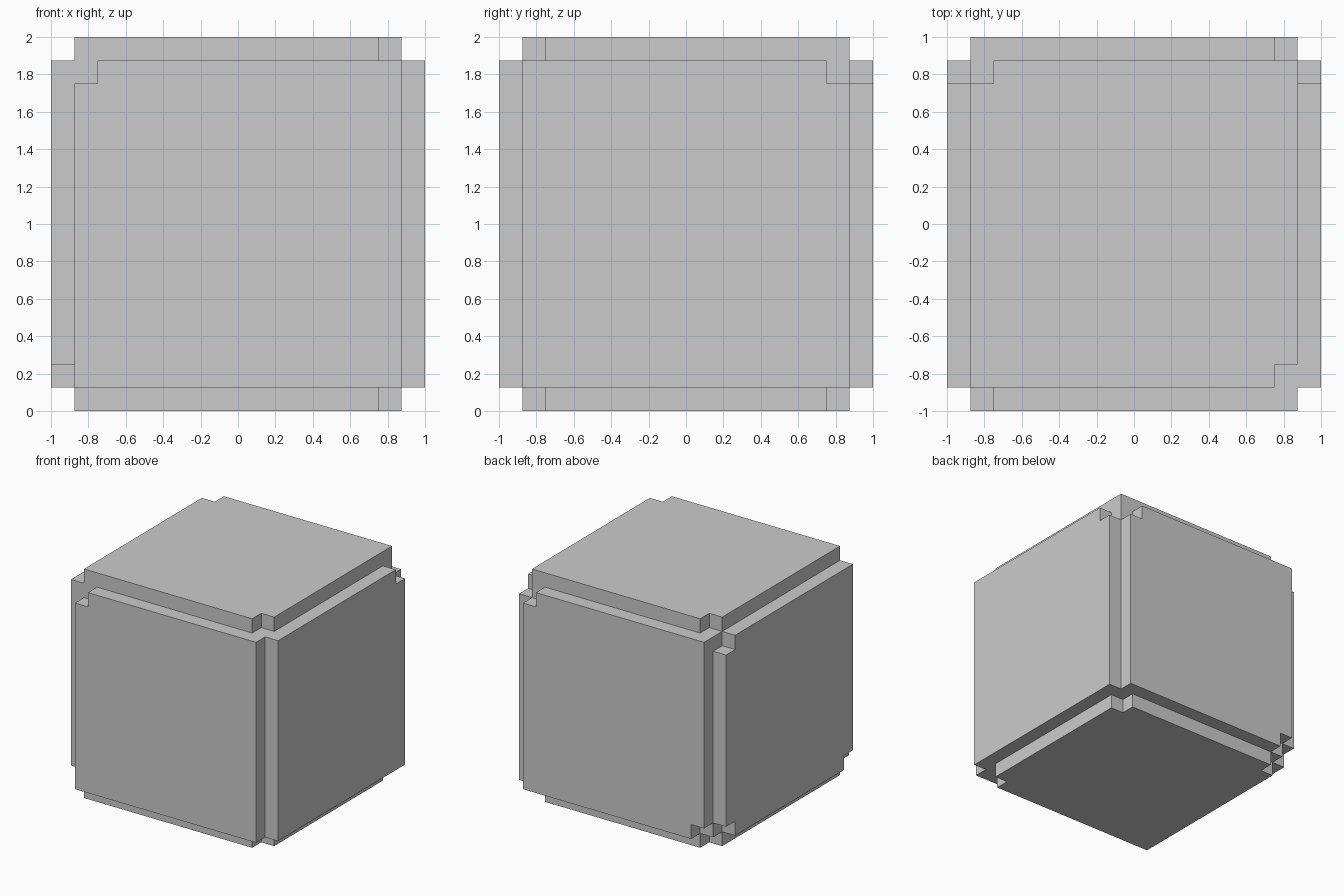
import bpy, bmesh
from itertools import product
from math import radians

if "Cube" in bpy.data.objects:
    bpy.data.objects.remove(bpy.data.objects["Cube"])

# Uneven 5x5x5 cell grid: outer plate, corner-notch and centre bands
CUTS = [-1.0, -0.875, -0.75, 0.75, 0.875, 1.0]
LO, HI = 0, 4

# Plate notches, per cube corner (x, y, z sign): axes of the plates clipped there
NOTCHES = {
    (1, -1, 1): "z", (1, -1, -1): "z",
    (-1, -1, 1): "y", (-1, -1, -1): "x",
    (1, 1, 1): "xy", (1, 1, -1): "z",
    (-1, 1, 1): "xz", (-1, 1, -1): "xyz",
}

# Core plus six face plates: every cell except the cube's grooved edges
solid = {c for c in product(range(5), repeat=3)
         if sum(i in (LO, HI) for i in c) < 2}

# Clip the notched plate corners
for corner, axes in NOTCHES.items():
    for axis in axes:
        cell = [3 if s > 0 else 1 for s in corner]
        a = "xyz".index(axis)
        cell[a] = HI if corner[a] > 0 else LO
        solid.discard(tuple(cell))

# Skin the exposed cell sides
bm = bmesh.new()
for cell in solid:
    for a, side in product(range(3), (0, 1)):
        neighbour = list(cell)
        neighbour[a] += 1 if side else -1
        if tuple(neighbour) in solid:
            continue
        b, c = (a + 1) % 3, (a + 2) % 3
        ring = [(0, 0), (1, 0), (1, 1), (0, 1)]
        verts = []
        for u, v in (ring if side else ring[::-1]):
            p = [0, 0, 0]
            p[a] = CUTS[cell[a] + side]
            p[b] = CUTS[cell[b] + u]
            p[c] = CUTS[cell[c] + v]
            verts.append(bm.verts.new((p[0], p[1], p[2] + 1)))
        bm.faces.new(verts)

# Merge into clean flat panels
bmesh.ops.remove_doubles(bm, verts=bm.verts[:], dist=1e-4)
bmesh.ops.dissolve_limit(bm, angle_limit=radians(1), verts=bm.verts[:], edges=bm.edges[:])
mesh = bpy.data.meshes.new("grooved_block")
bm.to_mesh(mesh)
bm.free()
block = bpy.data.objects.new("grooved_block", mesh)
bpy.context.collection.objects.link(block)
